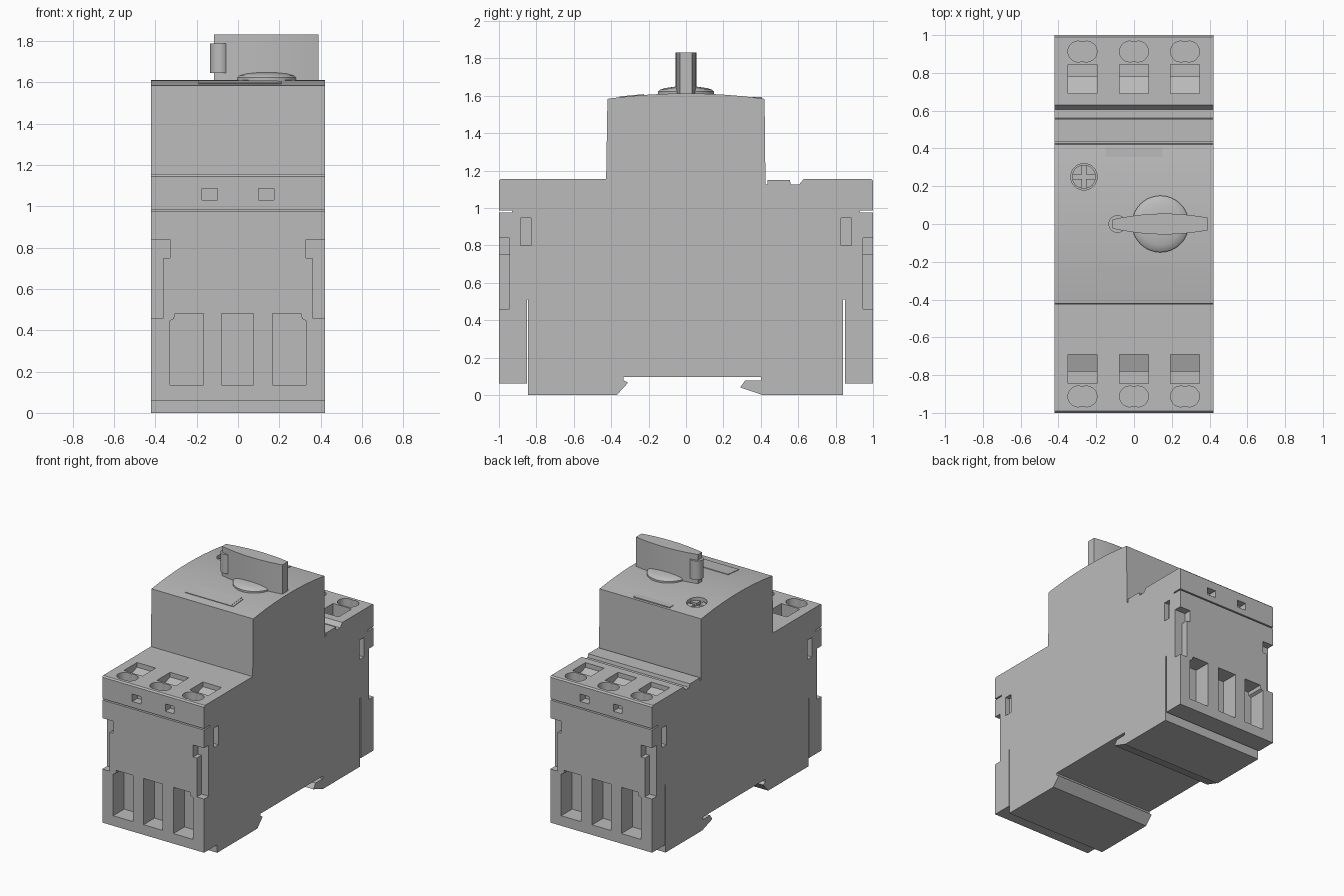
import bpy, bmesh, math

if "Cube" in bpy.data.objects:
    bpy.data.objects.remove(bpy.data.objects["Cube"])

grey = bpy.data.materials.new("mid grey plastic")
grey.diffuse_color = (0.5, 0.5, 0.5, 1)
grey.use_nodes = True
grey.node_tree.nodes["Principled BSDF"].inputs["Base Color"].default_value = grey.diffuse_color


def prism(bm, pts, axis, a, b):
    """Extrude a 2D outline along an axis from a to b."""
    place = {'x': lambda p, t: (t, p[0], p[1]),
             'y': lambda p, t: (p[0], t, p[1]),
             'z': lambda p, t: (p[0], p[1], t)}[axis]
    lo = [bm.verts.new(place(p, a)) for p in pts]
    hi = [bm.verts.new(place(p, b)) for p in pts]
    bm.faces.new(lo)
    bm.faces.new(hi)
    n = len(pts)
    for i in range(n):
        j = (i + 1) % n
        bm.faces.new((lo[i], lo[j], hi[j], hi[i]))


def rect(x0, x1, y0, y1):
    return [(x0, y0), (x1, y0), (x1, y1), (x0, y1)]


def arc(cx, cy, r, a0, a1, n):
    return [(cx + r * math.cos(math.radians(a0 + (a1 - a0) * i / n)),
             cy + r * math.sin(math.radians(a0 + (a1 - a0) * i / n))) for i in range(n + 1)]


def circle(cx, cy, r, n=32):
    return arc(cx, cy, r, 0, 360, n)[:-1]


def finish(bm, name):
    bmesh.ops.recalc_face_normals(bm, faces=bm.faces)
    me = bpy.data.meshes.new(name)
    bm.to_mesh(me)
    bm.free()
    ob = bpy.data.objects.new(name, me)
    me.materials.append(grey)
    bpy.context.collection.objects.link(ob)
    return ob


def smooth(ob):
    bpy.ops.object.select_all(action='DESELECT')
    ob.select_set(True)
    bpy.context.view_layer.objects.active = ob
    bpy.ops.object.shade_smooth_by_angle(angle=math.radians(30))


def part(name, *prisms):
    bm = bmesh.new()
    for p in prisms:
        prism(bm, *p)
    ob = finish(bm, name)
    smooth(ob)
    return ob


# housing: side profile with rail recess, slots, rear groove and domed top
dome = [(-0.42 + 0.75 * i / 20, 1.583 + 0.029 * (1 - ((-0.42 + 0.75 * i / 20) / 0.42) ** 2))
        for i in range(21)]
profile = [(-0.845, 0), (-0.37, 0), (-0.31, 0.065), (-0.335, 0.08), (-0.335, 0.097),
           (0.40, 0.097), (0.40, 0.077), (0.315, 0.077), (0.29, 0.04), (0.40, 0.003),
           (0.40, 0), (0.84, 0), (0.84, 0.51), (0.85, 0.51), (0.85, 0.06), (1, 0.06),
           (1, 0.975), (0.93, 0.975), (0.93, 0.985), (1, 0.985), (1, 1.145), (0.99, 1.155),
           (0.63, 1.155), (0.605, 1.125), (0.56, 1.125), (0.555, 1.15), (0.435, 1.15),
           (0.435, 1.125), (0.425, 1.125), (0.42, 1.583)]
profile += dome[::-1]
profile += [(-0.427, 1.155), (-0.99, 1.155), (-1, 1.145), (-1, 0.985), (-0.93, 0.985),
            (-0.93, 0.975), (-1, 0.975), (-1, 0.06), (-0.85, 0.06), (-0.85, 0.51), (-0.845, 0.51)]
housing = part("housing", (profile, 'x', -0.42, 0.42))

# cutters for all the pockets
bm = bmesh.new()
for s in (-1, 1):
    for cx in (-0.273, 0, 0.27):
        # paired screw holes, and the stepped wire openings beside them
        cy = s * 0.913
        holes = arc(cx + 0.022, cy, 0.055, -113.6, 113.6, 16) + \
            arc(cx - 0.022, cy, 0.055, 66.4, 293.6, 16)[1:-1]
        prism(bm, holes, 'z', 1.05, 1.2)
        step = [(s * 0.845, 1.2), (s * 0.845, 1.04), (s * 0.78, 1.04),
                (s * 0.78, 1.09), (s * 0.69, 1.12), (s * 0.69, 1.2)]
        prism(bm, step, 'x', cx - 0.077, cx + 0.077)
    # cable entries on the end faces, outer ones with a nicked corner
    prism(bm, rect(-0.08, 0.075, 0.135, 0.48), 'y', s * 0.87, s * 1.1)
    for m in (-1, 1):
        entry = [(0.167, 0.135), (0.33, 0.135), (0.33, 0.445), (0.31, 0.455),
                 (0.305, 0.48), (0.167, 0.48)]
        prism(bm, [(m * x, z) for x, z in entry], 'y', s * 0.87, s * 1.1)
        # small square windows
        prism(bm, rect(m * 0.1, m * 0.173, 1.03, 1.085), 'y', s * 0.94, s * 1.1)
        # corner notches
        notch = [(0.36, 0.46), (0.5, 0.46), (0.5, 0.84), (0.33, 0.84), (0.33, 0.75), (0.36, 0.75)]
        prism(bm, [(m * x, z) for x, z in notch], 'y', s * 0.945, s * 1.1)
        # side latch pockets
        prism(bm, rect(s * 0.83, s * 0.885, 0.8, 0.945), 'x', m * 0.385, m * 0.5)
# adjuster well
prism(bm, circle(-0.265, 0.25, 0.07), 'z', 1.55, 1.7)
cutter = finish(bm, "pocket_cutter")
cutter.hide_render = True

mod = housing.modifiers.new("pockets", 'BOOLEAN')
mod.operation = 'DIFFERENCE'
mod.solver = 'EXACT'
mod.use_self = True
mod.object = cutter
bpy.context.view_layer.objects.active = housing
bpy.ops.object.modifier_apply(modifier=mod.name)
bpy.data.objects.remove(cutter)
smooth(housing)

# adjuster screw: disc with a cross-shaped recess made by four raised quadrants
quads = [(circle(-0.265, 0.25, 0.063), 'z', 1.54, 1.565)]
for k in range(4):
    mid = 45 + 90 * k
    c = math.radians(mid)
    corner = (-0.265 + 0.016 * math.cos(c), 0.25 + 0.016 * math.sin(c))
    quads.append(([corner] + arc(-0.265, 0.25, 0.063, mid - 34, mid + 34, 10), 'z', 1.56, 1.585))
part("adjuster_screw", *quads)

# label window with its side tab, and the blank rear plate
label = part("label_window", (rect(-0.19, 0.19, -0.065, 0.065), 'z', -0.01, 0.004),
             (rect(0.192, 0.21, -0.065, 0.05), 'z', -0.01, 0.004))
label.location = (0, -0.29, 1.598)
label.rotation_euler.x = 0.095
part("rear_plate", (rect(-0.15, 0.15, 0.355, 0.405), 'z', 1.575, 1.592))

# knob base: low domed disc
bm = bmesh.new()
rings = []
for r, z in ((0.15, 1.59), (0.15, 1.622), (0.14, 1.632), (0.11, 1.641), (0.06, 1.648)):
    rings.append([bm.verts.new((x, y, z)) for x, y in circle(0.14, 0, r, 48)])
for lo, hi in zip(rings, rings[1:]):
    for i in range(48):
        j = (i + 1) % 48
        bm.faces.new((lo[i], lo[j], hi[j], hi[i]))
bm.faces.new(rings[0])
bm.faces.new(rings[-1])
smooth(finish(bm, "knob_base"))

# knob handle: lens-shaped blade, with the pointer lobe at its thin end
side = [(-0.115 + 0.505 * i / 16, 0.055 - 0.42 * (-0.115 + 0.505 * i / 16 - 0.16) ** 2)
        for i in range(17)]
part("knob_handle", (side + [(x, -y) for x, y in side[::-1]], 'z', 1.612, 1.83))
part("knob_pointer", (circle(-0.088, 0, 0.047, 24), 'z', 1.645, 1.787))
